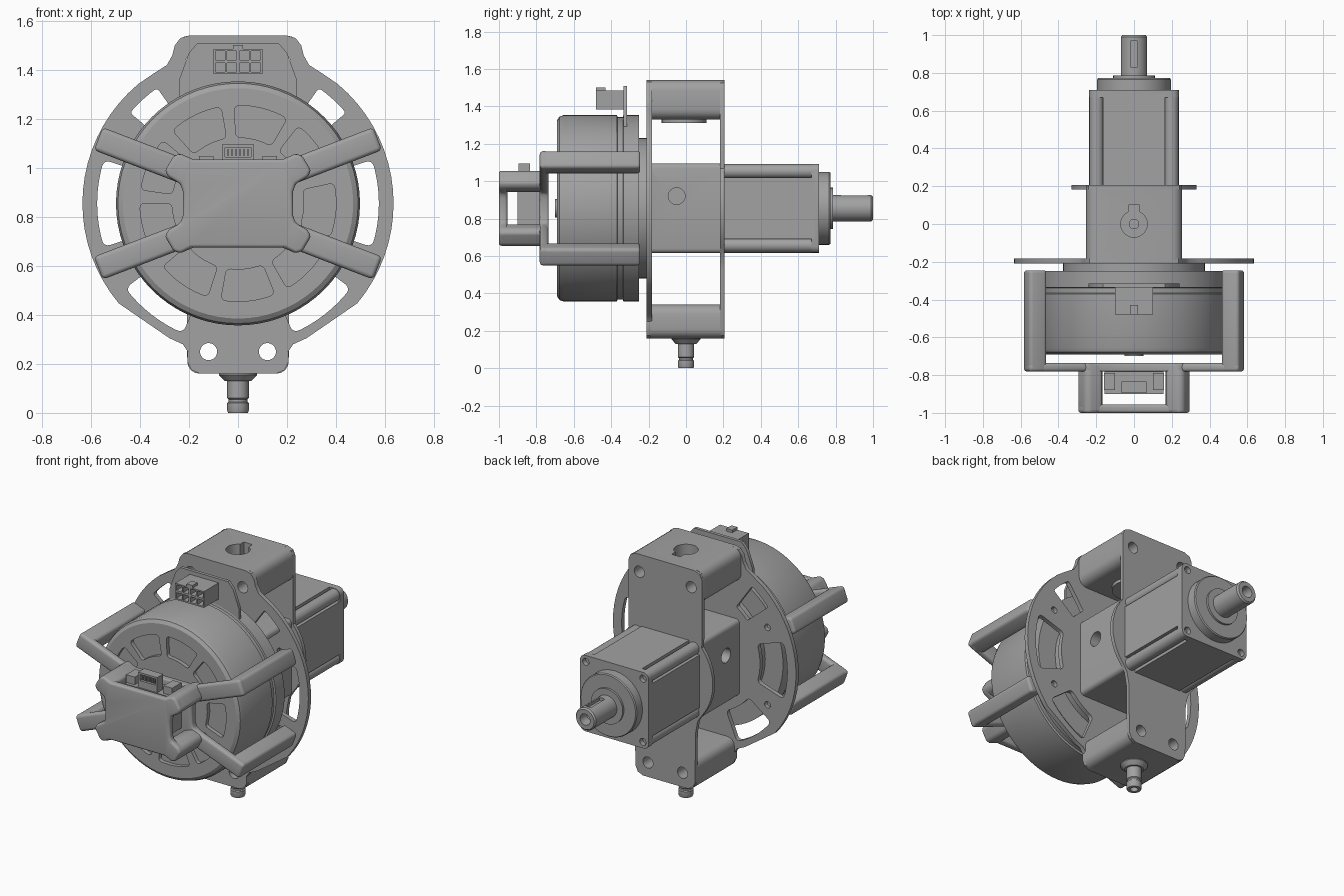
import bpy, bmesh
from math import sin, cos, radians, pi
from mathutils import Vector, Matrix

cube = bpy.data.objects.get("Cube")
if cube:
    bpy.data.objects.remove(cube, do_unlink=True)

grey = bpy.data.materials.new("machined grey")
grey.use_nodes = True
COLOUR = (0.36, 0.36, 0.36, 1)
grey.diffuse_color = COLOUR
grey.node_tree.nodes["Principled BSDF"].inputs["Base Color"].default_value = COLOUR

C = 0.855  # height of the main axis
Y, Z = Vector((0, 1, 0)), Vector((0, 0, 1))


def activate(ob):
    bpy.ops.object.select_all(action='DESELECT')
    ob.select_set(True)
    bpy.context.view_layer.objects.active = ob


def finish(name, bm):
    bmesh.ops.recalc_face_normals(bm, faces=bm.faces)
    mesh = bpy.data.meshes.new(name)
    bm.to_mesh(mesh)
    bm.free()
    ob = bpy.data.objects.new(name, mesh)
    bpy.context.collection.objects.link(ob)
    mesh.materials.append(grey)
    activate(ob)
    bpy.ops.object.shade_smooth_by_angle(angle=radians(32))
    return ob


def prism(name, outline, y0, y1, corner=0, bevel=0):
    """Extrude an x-z outline along y, optionally rounding corners and all edges."""
    bm = bmesh.new()
    face = bm.faces.new([bm.verts.new((x, y0, z)) for x, z in outline])
    moved = bmesh.ops.extrude_face_region(bm, geom=[face])["geom"]
    bmesh.ops.translate(bm, vec=(0, y1 - y0, 0), verts=[v for v in moved if isinstance(v, bmesh.types.BMVert)])
    bmesh.ops.recalc_face_normals(bm, faces=bm.faces)
    for size, lengthwise in ((corner, True), (bevel, False)):
        if size:
            edges = [e for e in bm.edges if e.calc_face_angle(0) > 0.5 and
                     (not lengthwise or abs(e.verts[0].co.y - e.verts[1].co.y) > 1e-4)]
            bmesh.ops.bevel(bm, geom=edges, offset=size, segments=4, profile=0.5,
                            affect='EDGES', clamp_overlap=True)
    return finish(name, bm)


def rect(x0, x1, z0, z1):
    return [(x0, z0), (x1, z0), (x1, z1), (x0, z1)]


def box(name, x0, x1, y0, y1, z0, z1, corner=0, bevel=0):
    return prism(name, rect(x0, x1, z0, z1), y0, y1, corner, bevel)


def turned(name, profile, axis=Y, centre=(0, 0, C), steps=64):
    """Revolve (radius, distance along axis) points."""
    bm = bmesh.new()
    side = Vector((1, 0, 0)) if abs(axis.x) < 0.5 else Z
    vs = [bm.verts.new(Vector(centre) + axis * t + side * r) for r, t in profile]
    es = [bm.edges.new(pair) for pair in zip(vs, vs[1:])]
    bmesh.ops.spin(bm, geom=vs + es, cent=centre, axis=axis, angle=2 * pi, steps=steps)
    bmesh.ops.remove_doubles(bm, verts=bm.verts, dist=1e-4)
    return finish(name, bm)


def rod(name, r, t0, t1, axis=Y, centre=(0, 0, C), steps=24):
    return turned(name, [(0, t0), (r, t0), (r, t1), (0, t1)], axis, centre, steps)


def cut(ob, cutters):
    for tool in cutters:
        tool.hide_render = True
        mod = ob.modifiers.new("cut", 'BOOLEAN')
        mod.operation, mod.solver, mod.object = 'DIFFERENCE', 'EXACT', tool
        activate(ob)
        bpy.ops.object.modifier_apply(modifier=mod.name)
        bpy.data.objects.remove(tool, do_unlink=True)
    activate(ob)
    bpy.ops.object.shade_smooth_by_angle(angle=radians(32))


def polar(r, a):
    return (r * cos(radians(a)), C + r * sin(radians(a)))


def sector(r0, r1, a0, a1, n=8):
    angles = [a0 + (a1 - a0) * i / n for i in range(n + 1)]
    return [polar(r0, a) for a in angles] + [polar(r1, a) for a in reversed(angles)]


def mirrored(half):
    return half + [(-x, z) for x, z in reversed(half)]


# Front mounting plate: disc with a tab at each end, windows and screw holes
low_tab = [(0.155, 0.16), (0.19, 0.175), (0.207, 0.21), (0.205, 0.25), (0.225, 0.28), (0.28, 0.305)]
high_tab = [(0.345, 1.385), (0.29, 1.42), (0.268, 1.46), (0.258, 1.5), (0.235, 1.53), (0.2, 1.54)]
rim = [polar(0.635, a) for a in range(-40, 52, 5)]
front_plate = prism("front_plate", mirrored(low_tab + rim + high_tab), -0.21, -0.183)
windows = [(-18, 18), (40, 55), (125, 140), (162, 198), (217, 247), (293, 323)]
cut(front_plate, [prism("window", sector(0.385, 0.575, a, b), -0.3, -0.1, 0.025) for a, b in windows])
cut(front_plate, [rod("hole", 0.02, -0.3, -0.1, centre=(x, 0, z))
                  for x, z in [polar(0.5, a) for a in (-29, 29, 151, 209)]])

# Rear mounting plate bulging round the gearbox
bulge = [polar(0.33, a) for a in range(-40, 41, 8)]
rear_half = low_tab[:3] + [(0.21, 0.52), (0.225, 0.6)] + bulge + [(0.255, 1.12), (0.255, 1.49), (0.24, 1.525), (0.2, 1.54)]
rear_plate = prism("rear_plate", mirrored(rear_half), 0.183, 0.206)

# Spacer blocks joining the plates
top_block = box("top_block", -0.254, 0.254, -0.19, 0.19, 1.33, 1.54, 0.055)
top_boss = rod("top_block_boss", 0.12, 1.31, 1.335, Z, (0, -0.01, 0), 40)
bottom_block = box("bottom_block", -0.207, 0.207, -0.19, 0.19, 0.16, 0.34, 0.05)
for part in (top_block, top_boss):
    cut(part, [rod("bore", 0.07, 1.2, 1.6, Z, (0, 0, 0), 32), box("keyway", -0.03, 0.03, 0, 0.1, 1.2, 1.6)])
for x, z in ((0.12, 0.25), (0.18, 1.43)):
    for s in (-1, 1):
        for part in (front_plate, rear_plate, bottom_block if z < 1 else top_block):
            cut(part, [rod("screw_hole", 0.035, -0.4, 0.4, centre=(s * x, 0, z))])

# Lower stem with flared collar, groove and bored end
turned("lower_stem", [(0, 0.05), (0.022, 0.05), (0.022, 0), (0.04, 0), (0.044, 0.01), (0.044, 0.04),
                      (0.038, 0.045), (0.038, 0.055), (0.044, 0.06), (0.044, 0.13), (0.055, 0.13),
                      (0.078, 0.155), (0.078, 0.165), (0, 0.165)], Z, (0, 0, 0), 32)

# Central housing with cross bores
housing = box("central_housing", -0.243, 0.243, -0.21, 0.19, C - 0.24, C + 0.24, 0.025)
cut(housing, [rod("side_bore", 0.045, s * 0.15, s * 0.4, Vector((1, 0, 0)), (0, -0.05, 0.92)) for s in (-1, 1)])
cut(housing, [rod("top_bore", 0.025, 1.0, 1.2, Z, (0, 0, 0))])

# Gearbox with recessed corners, tie rods and end flange
a, b = 0.165, 0.238
cross = [(b, a), (a, a), (a, b), (-a, b), (-a, a), (-b, a), (-b, -a), (-a, -a), (-a, -b), (a, -b), (a, -a), (b, -a)]
prism("gearbox_body", [(x, C + z) for x, z in cross], 0.19, 0.69)
flange = box("gearbox_flange", -b, b, 0.67, 0.71, C - b, C + b, 0.035)
for sx in (-1, 1):
    for sz in (-1, 1):
        corner = (sx * 0.198, 0, C + sz * 0.198)
        rod("tie_rod", 0.038, 0.19, 0.68, centre=corner)
        cut(flange, [rod("flange_hole", 0.022, 0.6, 0.8, centre=corner)])
turned("gearbox_nose", [(0, 0.7), (0.195, 0.7), (0.195, 0.765), (0.19, 0.772), (0.11, 0.772), (0.11, 0.785), (0, 0.785)])
shaft = turned("output_shaft", [(0, 0.77), (0.07, 0.77), (0.07, 0.99), (0.062, 1), (0.035, 1), (0.03, 0.94), (0, 0.93)], steps=40)
cut(shaft, [box("shaft_key", -0.018, 0.018, 0.83, 0.97, C + 0.05, C + 0.1)])

# Motor drum with grooves and nine shallow face pockets
turned("motor_rear_disc", [(0, -0.2), (0.375, -0.2), (0.375, -0.26), (0, -0.26)])
drum = turned("motor_drum", [(0, -0.25), (0.498, -0.25), (0.498, -0.335), (0.488, -0.338), (0.488, -0.365),
                             (0.498, -0.37), (0.498, -0.655), (0.49, -0.677), (0.47, -0.69), (0, -0.69)], steps=72)
cut(drum, [prism("pocket", sector(0.27, 0.4, k - 16, k + 16), -0.72, -0.665, 0.035) for k in range(36, 396, 40)])
rod("drum_hub", 0.05, -0.7, -0.68)

# Power socket on its board
prism("socket_board", mirrored([(0.24, 1.2), (0.24, 1.36), (0.2, 1.47), (0.165, 1.51)]), -0.335, -0.315)
socket = box("power_socket", -0.1, 0.1, -0.48, -0.33, 1.383, 1.485)
cut(socket, [box("cell", x - 0.019, x + 0.019, -0.5, -0.4, z - 0.018, z + 0.018)
             for x in (-0.073, -0.025, 0.025, 0.073) for z in (1.41, 1.459)])
box("socket_latch", -0.02, 0.02, -0.48, -0.43, 1.48, 1.502)

# Front guard: two waisted panels, corner posts, four arms and long legs
def quarter(points):
    right = points + [(x, -z) for x, z in reversed(points)]
    return [(x, C + z) for x, z in right + [(-x, -z) for x, z in right]]


waisted = quarter([(0.19, 0.18), (0.235, 0.203), (0.262, 0.195), (0.298, 0.135), (0.285, 0.108), (0.235, 0.08), (0.225, 0.05)])
prism("guard_front_panel", waisted, -1.0, -0.955, 0, 0.015)
prism("guard_rear_panel", waisted, -0.782, -0.735, 0, 0.01)
u, n = Vector((cos(radians(21)), sin(radians(21)))), Vector((-sin(radians(21)), cos(radians(21))))
tip = Vector((0.57, 0.264))
for sx in (-1, 1):
    for sz in (-1, 1):
        def flip(points):
            return [(sx * x, C + sz * z) for x, z in points]

        def strip(length):
            return flip([tip + n * 0.05, tip - n * 0.05, tip - n * 0.05 - u * length, tip + n * 0.05 - u * length])
        prism("guard_post", flip([(0.165, 0.11), (0.17, 0.175), (0.235, 0.203), (0.262, 0.195),
                                  (0.298, 0.135), (0.285, 0.108), (0.23, 0.085)]), -0.995, -0.74, 0, 0.012)
        prism("guard_arm", strip(0.4), -0.782, -0.735, 0, 0.018)
        prism("guard_leg", strip(0.1), -0.78, -0.245, 0.02, 0.015)

# Sensor unit inside the guard with a small upright socket
box("sensor_block", -0.155, 0.155, -0.9, -0.775, 0.76, 1.0)
sensor_socket = box("sensor_socket", -0.066, 0.066, -0.895, -0.835, 0.99, 1.095)
cut(sensor_socket, [box("slot", -0.053, 0.053, -0.92, -0.85, 1.045, 1.083)])
for i in range(6):
    x = -0.04 + 0.016 * i
    box("sensor_pin", x - 0.004, x + 0.004, -0.89, -0.84, 1.05, 1.075)
for s in (-1, 1):
    box("sensor_clip", s * 0.13 - 0.03, s * 0.13 + 0.03, -0.88, -0.79, 0.99, 1.048)
